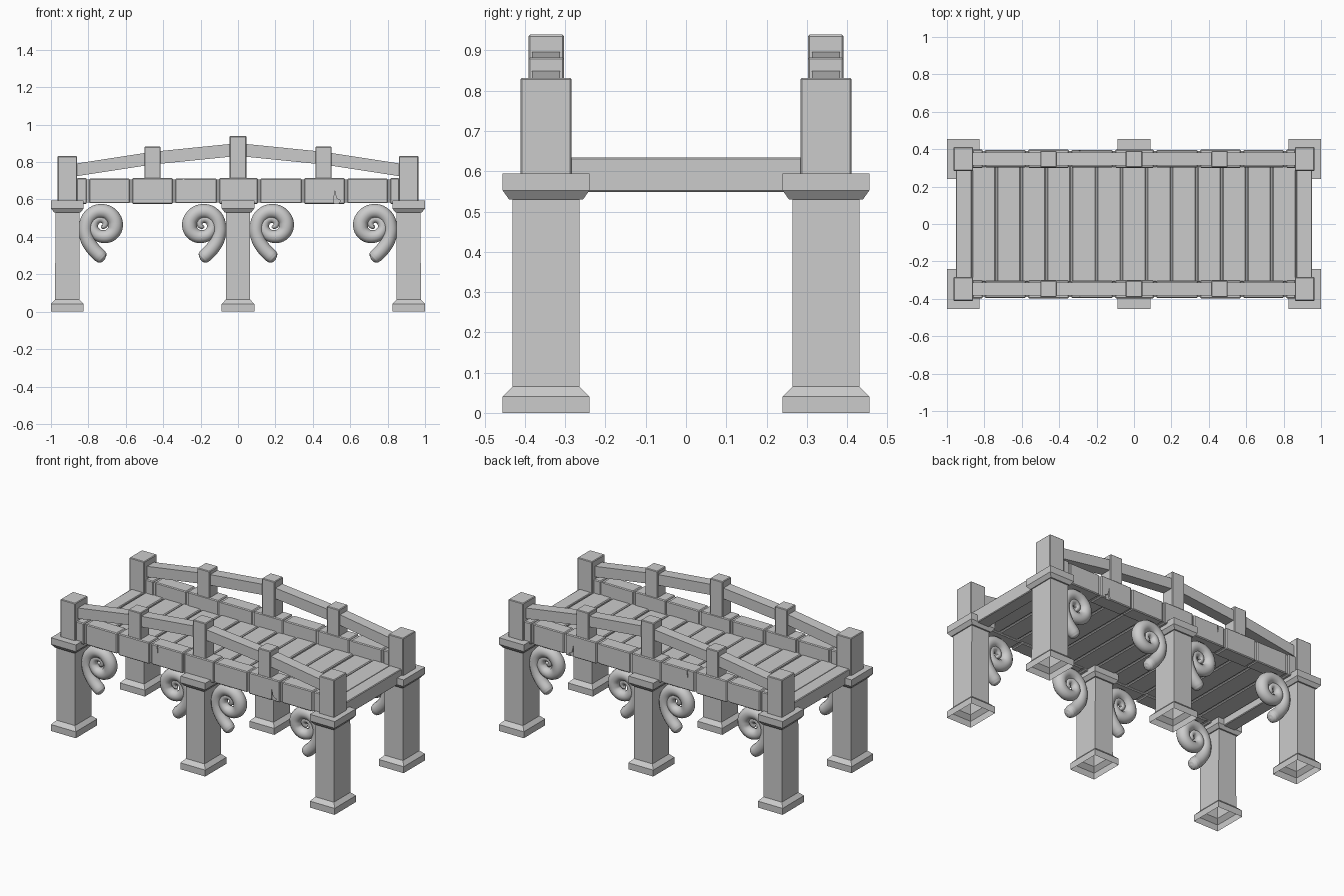
import bpy, bmesh, math
from mathutils import Matrix, Vector

if "Cube" in bpy.data.objects:
    bpy.data.objects.remove(bpy.data.objects["Cube"])

YC = 0.3475  # distance of both side rows from the centre line


def finish(name, bm, mirror=""):
    bmesh.ops.recalc_face_normals(bm, faces=bm.faces)
    me = bpy.data.meshes.new(name)
    bm.to_mesh(me)
    bm.free()
    ob = bpy.data.objects.new(name, me)
    bpy.context.collection.objects.link(ob)
    add_mirror(ob, mirror)
    return ob


def add_mirror(ob, axes):
    if axes:
        m = ob.modifiers.new("mirror", 'MIRROR')
        m.use_axis = ('x' in axes, 'y' in axes, False)
        m.use_mirror_merge = False


def add_box(bm, x0, x1, y0, y1, z0, z1, bevel=0.004):
    mat = Matrix.Translation(((x0 + x1) / 2, (y0 + y1) / 2, (z0 + z1) / 2)) @ \
        Matrix.Diagonal((x1 - x0, y1 - y0, z1 - z0, 1))
    vs = bmesh.ops.create_cube(bm, size=1, matrix=mat)["verts"]
    if bevel:
        edges = list({e for v in vs for e in v.link_edges})
        bmesh.ops.bevel(bm, geom=edges, offset=bevel, segments=1, affect='EDGES')


def box(name, *dims, bevel=0.004, mirror=""):
    bm = bmesh.new()
    add_box(bm, *dims, bevel=bevel)
    return finish(name, bm, mirror)


# pillars: rectangular loops (half x, half y, z), open underneath
PROFILE = [(.0875, .1075, 0), (.0875, .1075, .041), (.065, .083, .065),
           (.064, .083, .53), (.070, .092, .53), (.0875, .1075, .552), (.0875, .1075, .594)]


def pillar(name, cx, mirror):
    bm = bmesh.new()
    loops = [[bm.verts.new((cx + sx * hx, -YC + sy * hy, z))
              for sx, sy in ((-1, -1), (1, -1), (1, 1), (-1, 1))] for hx, hy, z in PROFILE]
    for a, b in zip(loops, loops[1:]):
        for i in range(4):
            j = (i + 1) % 4
            bm.faces.new((a[i], a[j], b[j], b[i]))
    bm.faces.new(loops[-1])
    finish(name, bm, mirror)


pillar("corner_pillar", -.9125, "xy")
pillar("middle_pillar", 0, "y")

# posts standing on the pillars and curb
box("corner_post", -.965, -.86, -.411, -.284, .56, .832, mirror="xy")
box("side_baluster", -.501, -.414, -.391, -.303, .66, .883, mirror="xy")
box("middle_baluster", -.045, .045, -.391, -.303, .66, .939, mirror="y")

# arched handrail in straight lengths
bm = bmesh.new()
path = [(-.88, .756), (-.4575, .821), (0, .867)]
rings = [[bm.verts.new((x, -YC + sy * .035, z + sz * .034))
          for sy, sz in ((-1, -1), (1, -1), (1, 1), (-1, 1))] for x, z in path]
for a, b in zip(rings, rings[1:]):
    for i in range(4):
        j = (i + 1) % 4
        bm.faces.new((a[i], a[j], b[j], b[i]))
bm.faces.new(rings[0])
bm.faces.new(rings[-1])
finish("handrail", bm, "xy")

# curb of separate blocks around a slimmer core
box("curb_core", -.87, .87, -.389, -.307, .585, .706, bevel=0, mirror="y")
bm = bmesh.new()
joints = [-.87, -.803, -.572, -.342, -.107, .112, .347, .578, .807, .87]
for k, (a, b) in enumerate(zip(joints, joints[1:])):
    d = .003 * (k % 2)
    add_box(bm, a + .006, b - .006, -.398 + d, -.300 - d, .577 + d, .714 - d, bevel=.005)
curb = finish("curb_blocks", bm)

# small cracks in the blocks
bm = bmesh.new()
for pts in ([(-.298, .725), (-.286, .725), (-.284, .69), (-.288, .655), (-.293, .69)],
            [(.512, .57), (.535, .57), (.548, .595), (.526, .605), (.516, .65)]):
    front = [bm.verts.new((x, -.41, z)) for x, z in pts]
    face = bm.faces.new(front)
    ext = bmesh.ops.extrude_face_region(bm, geom=[face])["geom"]
    bmesh.ops.translate(bm, vec=(0, .021, 0),
                        verts=[v for v in ext if isinstance(v, bmesh.types.BMVert)])
cutter = finish("crack_cutter", bm)
cutter.hide_render = True
cutter.hide_viewport = True
cut = curb.modifiers.new("cracks", 'BOOLEAN')
cut.operation = 'DIFFERENCE'
cut.object = cutter
cut.solver = 'EXACT'
add_mirror(curb, "y")

# deck planks and end beams
bm = bmesh.new()
n, w = 13, 1.74 / 13
for k in range(n):
    x = -.87 + k * w
    add_box(bm, x + .004, x + w - .004, -.31, .31, .588, .628 - .003 * (k % 2), bevel=.005)
finish("deck_planks", bm)
box("deck_underlayer", -.87, .87, -.31, .31, .596, .615, bevel=0)
box("end_beam", -.953, -.868, -.30, .30, .548, .634, mirror="x")

# scroll brackets: tapering tube, (x, z, radius) from the tail to the eye
SCROLL = [(.018, -.187, .004), (.014, -.184, .022), (.006, -.177, .033), (-.006, -.165, .037),
          (-.045, -.125, .037), (-.076, -.07, .037), (-.082, -.005, .037), (-.053, .052, .038),
          (.005, .073, .039), (.058, .047, .040), (.077, -.005, .040), (.055, -.049, .037),
          (.005, -.062, .034), (-.034, -.038, .030), (-.042, .002, .027), (-.018, .031, .024),
          (.014, .026, .020), (.022, .003, .017), (.008, -.008, .014), (0, -.004, .004)]


def scroll(name, cx, flip):
    cu = bpy.data.curves.new(name, 'CURVE')
    cu.dimensions = '3D'
    cu.bevel_depth = 1
    cu.bevel_resolution = 4
    cu.resolution_u = 5
    cu.use_fill_caps = True
    sp = cu.splines.new('BEZIER')
    sp.bezier_points.add(len(SCROLL) - 1)
    for p, (x, z, r) in zip(sp.bezier_points, SCROLL):
        p.co = (cx + flip * x, -YC, .464 + z)
        p.handle_left_type = p.handle_right_type = 'AUTO'
        p.radius = r
    tmp = bpy.data.objects.new(name + "_path", cu)
    bpy.context.collection.objects.link(tmp)
    deps = bpy.context.evaluated_depsgraph_get()
    me = bpy.data.meshes.new_from_object(tmp.evaluated_get(deps))
    bpy.data.objects.remove(tmp)
    ob = bpy.data.objects.new(name, me)
    bpy.context.collection.objects.link(ob)
    me.shade_smooth()
    add_mirror(ob, "xy")


scroll("outer_scroll", -.732, 1)
scroll("inner_scroll", -.182, -1)
